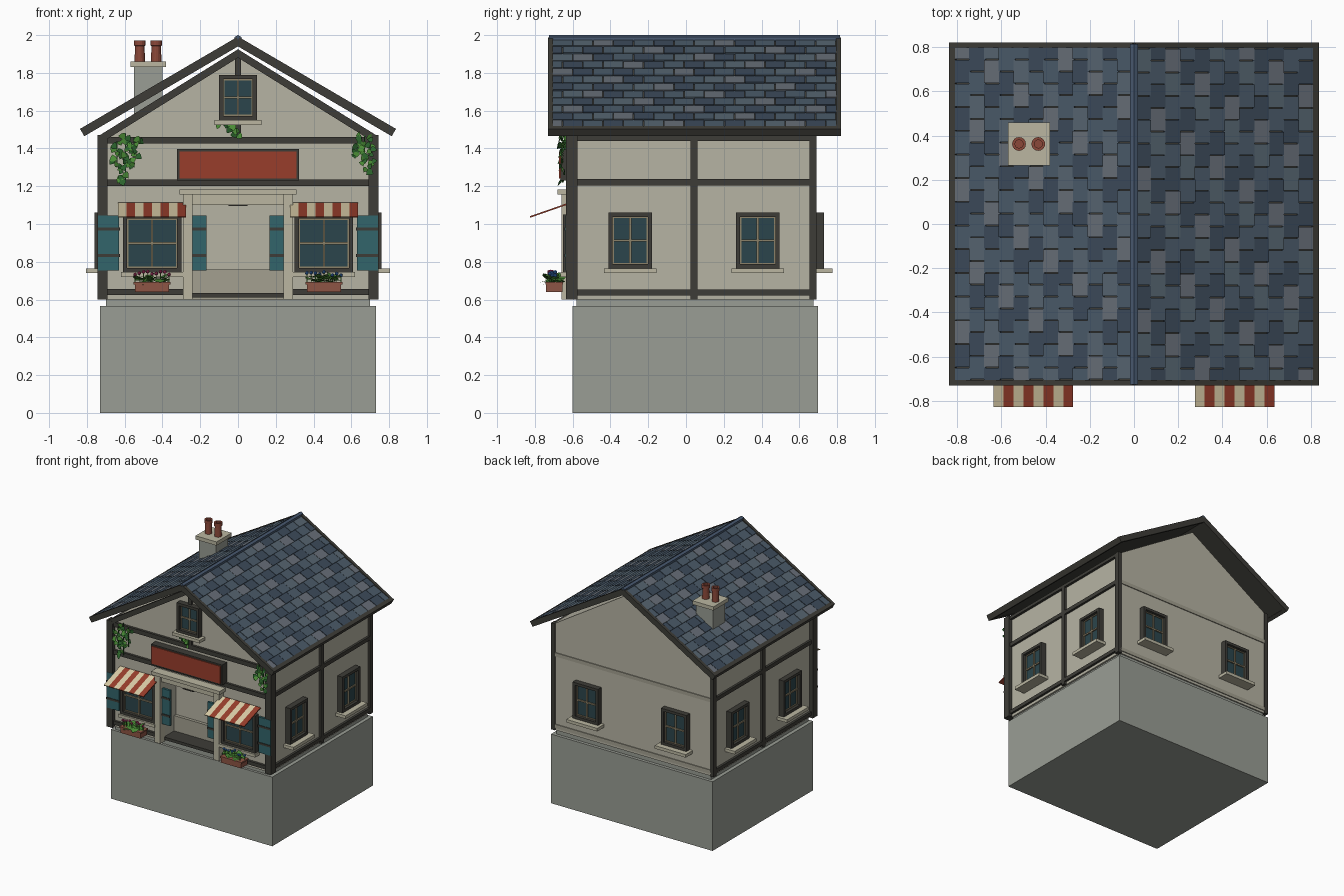
import bpy, bmesh, random
from math import atan2, pi, cos, sin
from mathutils import Matrix, Vector, Euler

if "Cube" in bpy.data.objects:
    bpy.data.objects.remove(bpy.data.objects["Cube"])

random.seed(4)
I = Matrix.Identity(4)
T = lambda x, y, z: Matrix.Translation((x, y, z))
RZ = lambda a: Matrix.Rotation(a, 4, 'Z')
RY = lambda a: Matrix.Rotation(a, 4, 'Y')
PAL = dict(wall='B5B2A2', trim='B9B5A0', stone='989C93', timber='403F3A', glass='2F474D', teal='35656A',
           muntin='8A8068', red='97402F', cream='D9CBA6', clay='8C5546', pot='8A4A3C', leaf='4B8A38',
           dark_leaf='2F6330', pink='B03A68', blue='3A6FB8', ridge='4A5A70',
           slate0='4B5A68', slate1='56646F', slate2='3E4B5A', slate3='666D76', inner='A29F8F')
MATS = {}


def mat(key):
    if key not in MATS:
        m = MATS[key] = bpy.data.materials.new(key)
        c = [(int(PAL[key][i:i + 2], 16) / 255) ** 2.2 for i in (0, 2, 4)]
        m.diffuse_color = (*c, 1)
        m.use_nodes = True
        m.node_tree.nodes["Principled BSDF"].inputs["Base Color"].default_value = m.diffuse_color
    return MATS[key]


def finish(name, bm, key):
    me = bpy.data.meshes.new(name)
    bm.to_mesh(me)
    bm.free()
    me.materials.append(mat(key))
    ob = bpy.data.objects.new(name, me)
    bpy.context.collection.objects.link(ob)
    return ob


def add_box(bm, b, M=I):
    """b = x0, x1, y0, y1, z0, z1"""
    c = [(b[i] + b[i + 1]) / 2 for i in (0, 2, 4)]
    s = [abs(b[i + 1] - b[i]) for i in (0, 2, 4)]
    bmesh.ops.create_cube(bm, size=1, matrix=M @ T(*c) @ Matrix.Diagonal((*s, 1)))


def boxes(name, key, items, mats=(I,)):
    bm = bmesh.new()
    for M in mats:
        for b in items:
            add_box(bm, b, M)
    return finish(name, bm, key)


def both(x0, x1, *rest):
    """The same box on the right and the left."""
    return [(x0, x1, *rest), (-x1, -x0, *rest)]


def prism(name, key, pts, y0, y1):
    bm = bmesh.new()
    f = bm.faces.new([bm.verts.new((x, y0, z)) for x, z in pts])
    r = bmesh.ops.extrude_face_region(bm, geom=[f])
    bmesh.ops.translate(bm, vec=(0, y1 - y0, 0), verts=[v for v in r['geom'] if isinstance(v, bmesh.types.BMVert)])
    bmesh.ops.recalc_face_normals(bm, faces=bm.faces)
    return finish(name, bm, key)


# Foundation and walls, with a doorway recess in the front slab
boxes('foundation', 'stone', [(-.73, .73, -.6, .7, 0, .565)])
boxes('plinth', 'stone', [(-.7, .7, -.58, .675, .565, .6)])
gable = [(.715, .6), (.715, 1.465), (0, 1.91), (-.715, 1.465), (-.715, .6)]
prism('house_body', 'wall', gable, -.45, .685)
prism('front_wall', 'wall', gable + [(-.245, .6), (-.245, 1.1), (.245, 1.1), (.245, .6)], -.605, -.45)
boxes('back_bands', 'inner', [(-.72, .72, .68, .692, 1.205, 1.235), (-.72, .72, .68, .692, .62, .65)])

# Timber framing
boxes('corner_posts', 'timber', both(.69, .745, -.635, -.575, .6, 1.47) + both(.7, .735, .655, .692, .6, 1.47))
boxes('front_beams', 'timber', [(-.7, .7, -.625, -.6, 1.425, 1.46), (-.7, .7, -.625, -.6, 1.2, 1.235)]
      + both(.27, .7, -.625, -.6, .625, .655))
boxes('side_beams', 'timber', both(.71, .735, -.58, .66, 1.44, 1.465) + both(.71, .733, -.58, .66, 1.205, 1.237)
      + both(.71, .733, -.58, .66, .622, .652) + both(.71, .735, .025, .06, .6, 1.465))
boxes('gable_struts', 'timber', [(-.016, .016, -.625, -.6, 1.78, 1.91), (-.016, .016, -.625, -.6, 1.45, 1.53)])
raf = T(0, -.615, 1.925) @ RY(atan2(.46, .74))
raf_l = T(0, -.615, 1.925) @ RZ(pi) @ RY(atan2(.46, .74))
boxes('gable_rafters', 'timber', [(0, .865, -.018, .018, -.038, 0)], (raf, raf_l))

# Roof: deck, edge boards, slates, ridge
slope = RY(atan2(.485, .83))
sides = [T(0, .045, 1.975) @ RZ(a) @ slope for a in (0, pi)]
boxes('roof_deck', 'timber', [(0, .955, -.76, .76, -.025, 0)], sides)
boxes('roof_edge_boards', 'timber', [(0, .96, -.775, -.75, -.03, .015), (0, .96, .75, .775, -.03, .015),
                                     (.93, .96, -.775, .775, -.03, .014)], sides)
slates = [bmesh.new() for _ in range(4)]
ROWS, COLS, W = 12, 14, 1.5 / 14
pitch = .93 / ROWS
for M in sides:
    for r in range(ROWS):
        for c in range(COLS + r % 2):
            y0 = -.75 + (c - (r % 2) / 2) * W
            y1 = min(y0 + W - .004, .75)
            y0 = max(y0, -.75)
            tilt = M @ T(r * pitch, 0, .002) @ RY(-.07)
            k = (0, 1, 3, 2, 0, 2)[(c + r // 2 + r % 2 * 3) % 6]
            add_box(slates[k], (0, pitch + .004, y0, y1, -.006, .004 + random.random() * .002), tilt)
for i, bm in enumerate(slates):
    finish(f'roof_slates_{i}', bm, f'slate{i}')
prism('ridge_cap', 'ridge', [(-.018, 1.965), (.018, 1.965), (.018, 1.99), (0, 2.0), (-.018, 1.99)], -.725, .815)

# Chimney
boxes('chimney_stack', 'stone', [(-.55, -.4, .285, .44, 1.55, 1.83)])
boxes('chimney_cap', 'trim', [(-.57, -.38, .265, .46, 1.83, 1.86)])
for i, x in enumerate((-.52, -.433)):
    prof = [(.018, 1.9), (.018, 1.972), (.031, 1.972), (.031, 1.945), (.025, 1.942), (.028, 1.86)]
    bm = bmesh.new()
    vs = [bm.verts.new((x + a, .362, z)) for a, z in prof]
    es = [bm.edges.new(p) for p in zip(vs, vs[1:])]
    bmesh.ops.spin(bm, geom=vs + es, cent=(x, .362, 0), axis=(0, 0, 1), angle=2 * pi, steps=16)
    bmesh.ops.remove_doubles(bm, verts=bm.verts, dist=1e-4)
    bmesh.ops.holes_fill(bm, edges=[e for e in bm.edges if e.is_boundary and e.verts[0].co.z > 1.88])
    bmesh.ops.recalc_face_normals(bm, faces=bm.faces)
    finish(f'chimney_pot_{i}', bm, 'pot')


# Windows: local x along the wall, -y outward
def window(name, M, w, z0, z1, sill_out=.09, sill=(.025, .0)):
    h, f, zm = w / 2, .022, (z0 + z1) / 2
    boxes(name + '_frame', 'timber', both(h - f, h, -.045, .01, z0, z1)
          + [(-h, h, -.045, .01, z1 - f, z1), (-h, h, -.045, .01, z0, z0 + f)], (M,))
    boxes(name + '_glass', 'glass', [(-h + f, h - f, -.015, .01, z0 + f, z1 - f)], (M,))
    g = h - f
    boxes(name + '_muntins', 'muntin', [(-.006, .006, -.025, 0, z0 + f, z1 - f), (-g, g, -.025, 0, zm - .006, zm + .006)]
          + both(g - .007, g, -.022, 0, z0 + f, z1 - f)
          + [(-g, g, -.022, 0, z, z + .007) for z in (z0 + f, z1 - f - .007)], (M,))
    boxes(name + '_sill', 'trim', [(-h - sill[0], h + sill[0], -sill_out, .01, z0 - .025, z0)], (M,))


for s in (-1, 1):
    tag = 'right' if s > 0 else 'left'
    for j, y in enumerate((-.295, .38)):
        window(f'{tag}_side_window_{j}', T(s * .715, y, 0) @ RZ(s * pi / 2), .23, .765, 1.06)
    window(f'back_window_{tag}', T(s * .4, .685, 0) @ RZ(pi), .23, .765, 1.06)
    fx = s * .455
    window(f'front_window_{tag}', T(fx, -.605, 0), .31, .745, 1.05, .06, (.01, 0))
    # Shutters with hinge straps
    boxes(f'shutters_{tag}', 'teal', both(.175, .287, -.032, -.012, .755, 1.045), (T(fx, -.605, 0),))
    boxes(f'shutter_straps_{tag}', 'timber', [b for z in (.825, .965) for b in both(.17, .287, -.037, -.03, z, z + .016)],
          (T(fx, -.605, 0),))
    # Striped awning, sloping outward
    aw = T(fx, -.615, 1.115) @ Matrix.Rotation(atan2(.075, .215), 4, 'X')
    for k, key in enumerate(('cream', 'red')):
        boxes(f'awning_{key}_{tag}', key, [(-.18 + i * .045, -.135 + i * .045, -.225, 0, -.008, 0)
                                           for i in range(k, 8, 2)], (aw,))
    boxes(f'flower_box_{tag}', 'clay', [(-.09, .09, -.74, -.655, .64, .685), (-.097, .097, -.745, -.65, .68, .692)],
          (T(fx, 0, 0),))
window('attic_window', T(0, -.605, 0), .2, 1.55, 1.79, .07)

# Door surround, recess panel, sign
boxes('door_surround', 'trim', both(.242, .292, -.66, -.6, .6, 1.155) + [(-.245, .245, -.64, -.6, 1.1, 1.155),
                                                                    (-.31, .31, -.68, -.6, 1.155, 1.183)])
boxes('doorway_panel', 'inner', [(-.245, .245, -.475, -.45, .6, .76)])
boxes('door_threshold', 'timber', [(-.245, .245, -.605, -.46, .612, .635)])
boxes('door_lamp', 'timber', [(-.05, .05, -.645, -.6, 1.094, 1.102)])
boxes('sign_frame', 'timber', [(-.322, .322, -.665, -.6, 1.23, 1.397)])
boxes('sign_panel', 'red', [(-.31, .31, -.672, -.66, 1.242, 1.385)])


# Foliage
def leaf(bm, p, size, rot):
    R = rot.to_matrix()
    shape = ((0, 0), (.5, .15), (.4, .55), (0, 1), (-.4, .55), (-.5, .15))
    bm.faces.new([bm.verts.new(Vector(p) + R @ Vector((x * size, -.15 * size * abs(x), -z * size))) for x, z in shape])


def ivy(name, strands):
    greens = [bmesh.new(), bmesh.new()]
    for x, z0, z1, n in strands:
        add_box(greens[1], (x - .003, x + .003, -.634, -.628, z1, z0))
        for i in range(n):
            p = (x + random.uniform(-.028, .028), random.uniform(-.66, -.64), z0 + (z1 - z0) * i / n)
            rot = Euler((random.uniform(-.6, .2), random.uniform(-1, 1), random.uniform(-.5, .5)))
            leaf(greens[i % 2], p, random.uniform(.026, .042), rot)
    for g, key in zip(greens, ('leaf', 'dark_leaf')):
        finish(f'{name}_{key}', g, key)


ivy('ivy_left', [(-.64, 1.44, 1.3, 10), (-.595, 1.48, 1.22, 20), (-.55, 1.46, 1.3, 12)])
ivy('ivy_right', [(.635, 1.48, 1.36, 10), (.67, 1.47, 1.32, 11), (.7, 1.42, 1.27, 10)])
ivy('ivy_centre', [(-.075, 1.55, 1.52, 3), (-.04, 1.54, 1.49, 6), (-.005, 1.5, 1.46, 3)])
for s, key in ((-1, 'pink'), (1, 'blue')):
    plant, bloom = bmesh.new(), bmesh.new()
    for i in range(36):
        a = random.uniform(0, 2 * pi)
        p = (s * .455 + random.uniform(-.07, .07), random.uniform(-.725, -.67), random.uniform(.69, .72))
        leaf(plant, p, random.uniform(.04, .065), Euler((random.uniform(1.2, 2.1), 0, a)))
    for i in range(9):
        p = (s * .455 - .09 + i * .0225, random.uniform(-.73, -.68), random.uniform(.725, .75))
        bmesh.ops.create_icosphere(bloom, subdivisions=1, radius=.011, matrix=T(*p))
        add_box(plant, (p[0] - .002, p[0] + .002, p[1] - .002, p[1] + .002, .685, p[2]))
    finish(f'flower_leaves_{key}', plant, 'leaf')
    finish(f'flowers_{key}', bloom, key)
